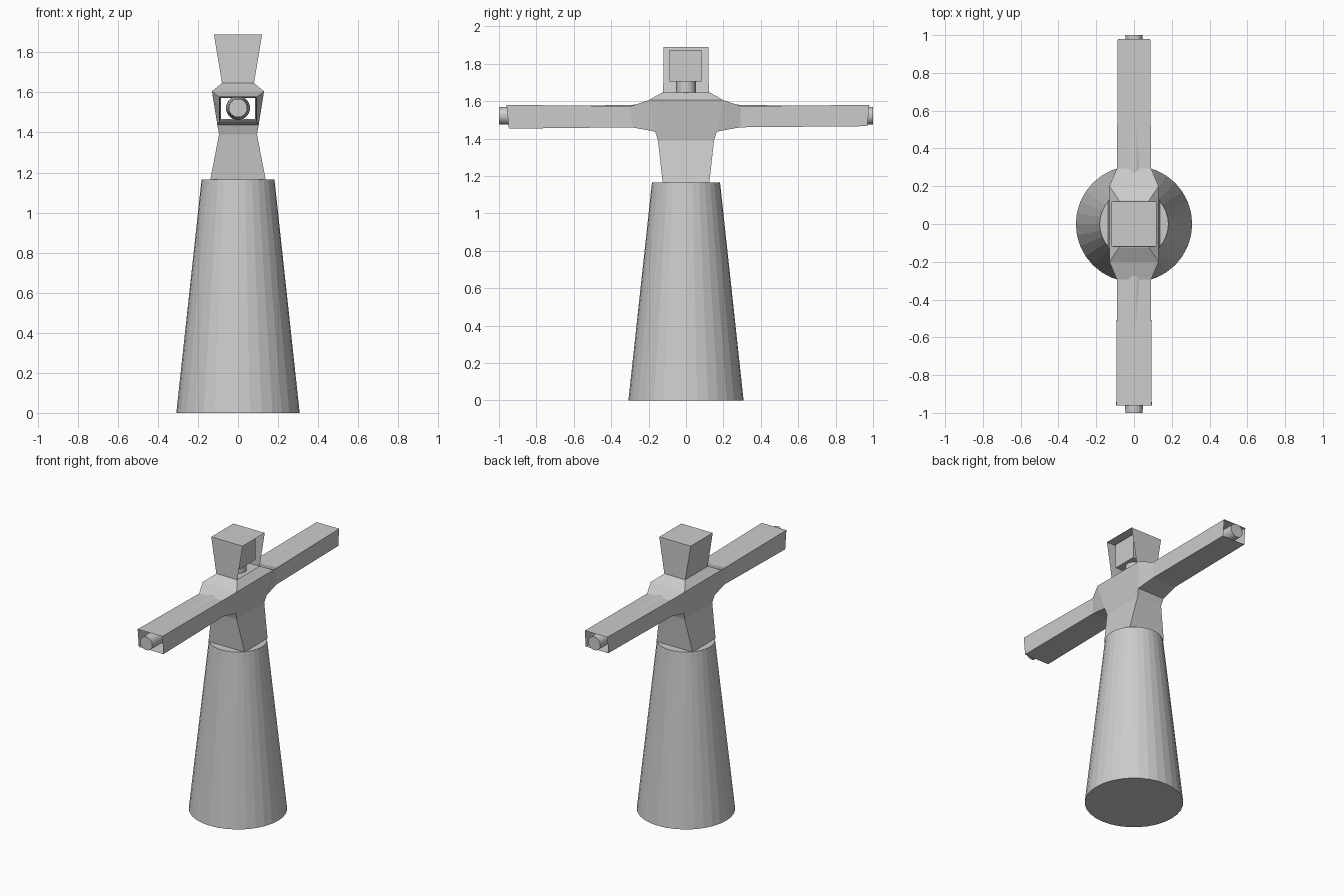
import bpy, bmesh
from math import pi
from mathutils import Matrix

if "Cube" in bpy.data.objects:
    bpy.data.objects.remove(bpy.data.objects["Cube"])


def finish(name, bm):
    bmesh.ops.recalc_face_normals(bm, faces=bm.faces[:])
    mesh = bpy.data.meshes.new(name)
    bm.to_mesh(mesh)
    bm.free()
    obj = bpy.data.objects.new(name, mesh)
    bpy.context.collection.objects.link(obj)
    return obj


def cone(name, r1, r2, start, end, rot=Matrix(), sides=32):
    # Tapered cylinder along z, then rotated and placed
    bm = bmesh.new()
    bmesh.ops.create_cone(bm, cap_ends=True, segments=sides, radius1=r1,
                          radius2=r2, depth=end - start,
                          matrix=rot @ Matrix.Translation((0, 0, (start + end) / 2)))
    return finish(name, bm)


def ring(bm, hx, hy, z):
    # Corner order: (-x,-y), (+x,-y), (+x,+y), (-x,+y)
    return [bm.verts.new((sx * hx, sy * hy, z))
            for sx, sy in ((-1, -1), (1, -1), (1, 1), (-1, 1))]


def bridge(bm, a, b, skip=()):
    for i in range(4):
        if i not in skip:
            j = (i + 1) % 4
            bm.faces.new((a[i], a[j], b[j], b[i]))


# Skirt
cone("skirt", 0.308, 0.182, 0, 1.165)

# Robe: torso lofted upward, with open sleeves growing from its two end gaps
bm = bmesh.new()
sections = [(0.138, 0.125, 1.165), (0.095, 0.15, 1.39), (0.103, 0.165, 1.437),
            (0.13, 0.2, 1.605), (0.08, 0.125, 1.647)]
rings = [ring(bm, *s) for s in sections]
for k in range(4):
    bridge(bm, rings[k], rings[k + 1], skip=(0, 2) if k == 2 else ())
bm.faces.new(rings[-1])
low, high = rings[2], rings[3]
# side, tip y at top, tip y at bottom, tip half width, tip bottom z
for s, top_y, bot_y, hw, bot_z in ((-1, 0.96, 0.947, 0.094, 1.453),
                                   (1, 0.98, 0.97, 0.086, 1.466)):
    i, j = (0, 1) if s < 0 else (3, 2)
    loop = [low[i], low[j], high[j], high[i]]
    for yt, yb, w, zb, zt in ((0.295, 0.29, 0.09, 1.46, 1.573),
                              (top_y, bot_y, hw, bot_z, 1.58)):
        nxt = [bm.verts.new(p) for p in ((-w, s * yb, zb), (w, s * yb, zb),
                                         (w, s * yt, zt), (-w, s * yt, zt))]
        bridge(bm, loop, nxt)
        loop = nxt
finish("robe", bm)

# Arms inside the sleeves, hands showing at the tips
for s, side in ((-1, "left"), (1, "right")):
    turn = Matrix.Translation((0, 0, 1.522)) @ Matrix.Rotation(-s * pi / 2, 4, 'X')
    cone(side + "_arm", 0.06, 0.046, 0.2, 1.0, turn)

# Neck
cone("neck", 0.053, 0.053, 1.6, 1.72)

# Head block
bm = bmesh.new()
bmesh.ops.create_cube(bm, size=1, matrix=Matrix.Translation((0, -0.003, 1.79)) @
                      Matrix.Diagonal((0.15, 0.172, 0.168, 1)))
finish("head", bm)

# Hood: flared shell, open toward +x and below
bm = bmesh.new()
bottom, top = ring(bm, 0.08, 0.122, 1.647), ring(bm, 0.12, 0.12, 1.889)
bridge(bm, bottom, top, skip=(1,))
bm.faces.new(top)
finish("hood", bm)
